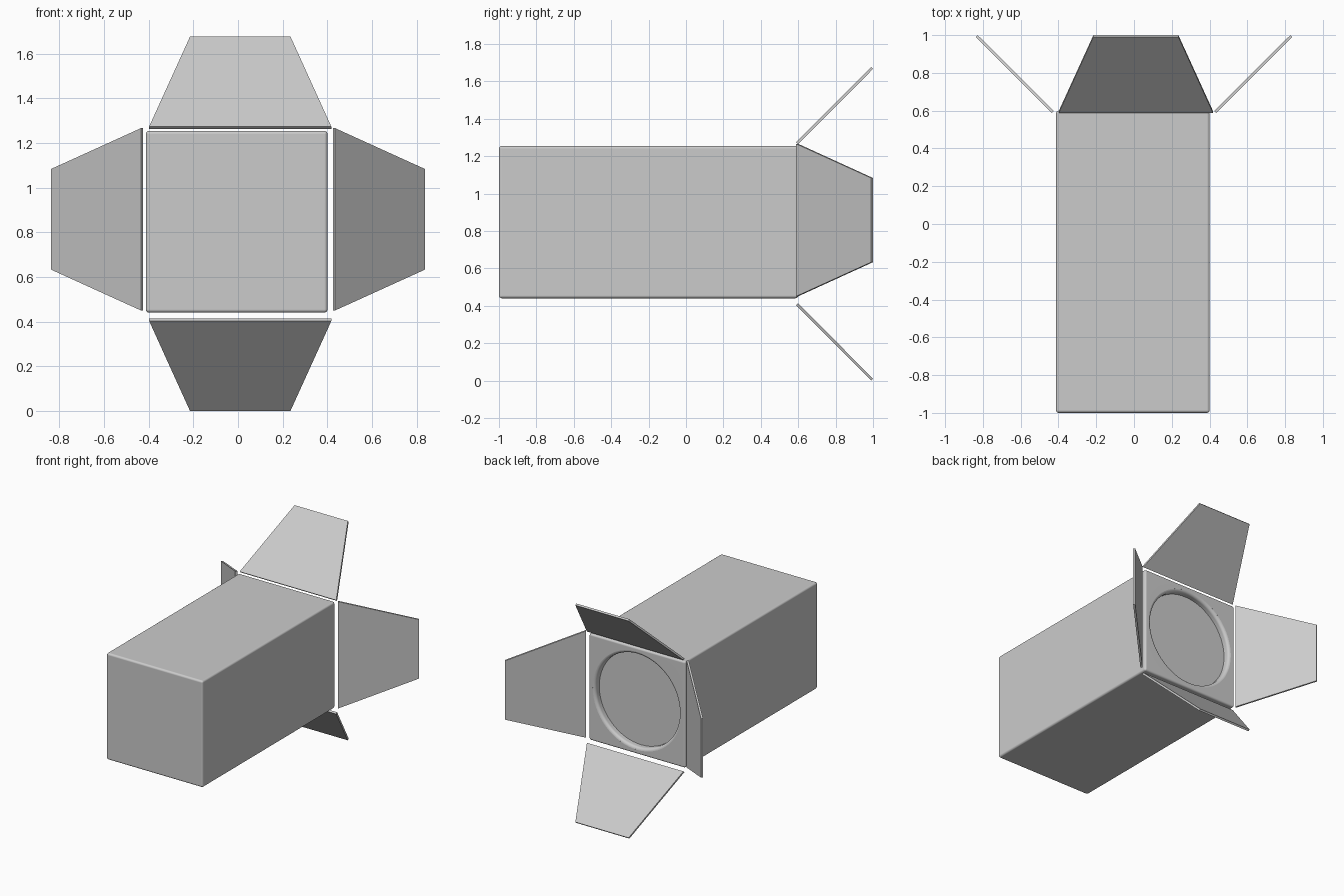
import bpy, bmesh, math
from mathutils import Vector

cube = bpy.data.objects.get("Cube")
if cube:
    bpy.data.objects.remove(cube, do_unlink=True)

grey = bpy.data.materials.new("light_grey")
grey.use_nodes = True
colour = (0.6, 0.6, 0.6, 1)
grey.diffuse_color = colour
grey.node_tree.nodes["Principled BSDF"].inputs["Base Color"].default_value = colour


def make_object(name, bm):
    bmesh.ops.recalc_face_normals(bm, faces=bm.faces)
    mesh = bpy.data.meshes.new(name)
    bm.to_mesh(mesh)
    bm.free()
    mesh.materials.append(grey)
    obj = bpy.data.objects.new(name, mesh)
    bpy.context.collection.objects.link(obj)
    return obj


def activate(obj):
    bpy.ops.object.select_all(action='DESELECT')
    obj.select_set(True)
    bpy.context.view_layer.objects.active = obj


# Body: long box with rounded edges
centre = Vector((-0.006, -0.2, 0.847))
size = Vector((0.814, 1.6, 0.814))
bm = bmesh.new()
bmesh.ops.create_cube(bm, size=1)
bmesh.ops.scale(bm, vec=size, verts=bm.verts)
bmesh.ops.translate(bm, vec=centre, verts=bm.verts)
bmesh.ops.bevel(bm, geom=bm.edges[:], offset=0.015, segments=4,
                profile=0.5, affect='EDGES')
body = make_object("body", bm)

# Round recess in the back, with a rounded lip
back_y = centre.y + size.y / 2
radius, depth, lip = 0.354, 0.05, 0.022
profile = [(0, -depth), (radius, -depth)]
for i in range(6):
    a = math.radians(i * 17)
    profile.append((radius + lip * (1 - math.cos(a)), lip * (math.sin(a) - 1)))
profile += [(radius + lip, 0.1), (0, 0.1)]
bm = bmesh.new()
verts = [bm.verts.new((centre.x + r, back_y + y, centre.z)) for r, y in profile]
edges = [bm.edges.new(pair) for pair in zip(verts, verts[1:])]
bmesh.ops.spin(bm, geom=verts + edges, cent=(centre.x, 0, centre.z),
               axis=(0, 1, 0), angle=math.tau, steps=64)
bmesh.ops.remove_doubles(bm, verts=bm.verts, dist=0.0005)
cutter = make_object("recess_cutter", bm)
cut = body.modifiers.new("recess", 'BOOLEAN')
cut.operation = 'DIFFERENCE'
cut.solver = 'EXACT'
cut.object = cutter
activate(body)
bpy.ops.object.modifier_apply(modifier=cut.name)
bpy.data.objects.remove(cutter, do_unlink=True)
bpy.ops.object.shade_smooth_by_angle(angle=math.radians(35))
body.modifiers.new("even_shading", 'WEIGHTED_NORMAL').keep_sharp = True

# Four tapered flaps spread outwards around the back opening
HUB_Z = 0.838
flap_section = [(0.435, 0.588, 0.408), (0.838, 0.99, 0.225),
                (0.828, 1.0, 0.225), (0.425, 0.599, 0.408)]


def make_flap(name, outward, across, offset):
    out, side = Vector(outward), Vector(across)
    hub = Vector((0, 0, HUB_Z)) + side * offset
    bm = bmesh.new()
    ends = [[bm.verts.new(hub + out * r + Vector((0, y, 0)) + side * half * s)
             for r, y, half in flap_section] for s in (-1, 1)]
    for end in ends:
        bm.faces.new(end)
    for i in range(4):
        j = (i + 1) % 4
        bm.faces.new((ends[0][i], ends[0][j], ends[1][j], ends[1][i]))
    make_object(name, bm)


for name, sign in (("top_flap", 1), ("bottom_flap", -1)):
    make_flap(name, (0, 0, sign), (1, 0, 0), 0.01)
for name, sign in (("left_flap", 1), ("right_flap", -1)):
    make_flap(name, (sign, 0, 0), (0, 0, 1), 0.02)
